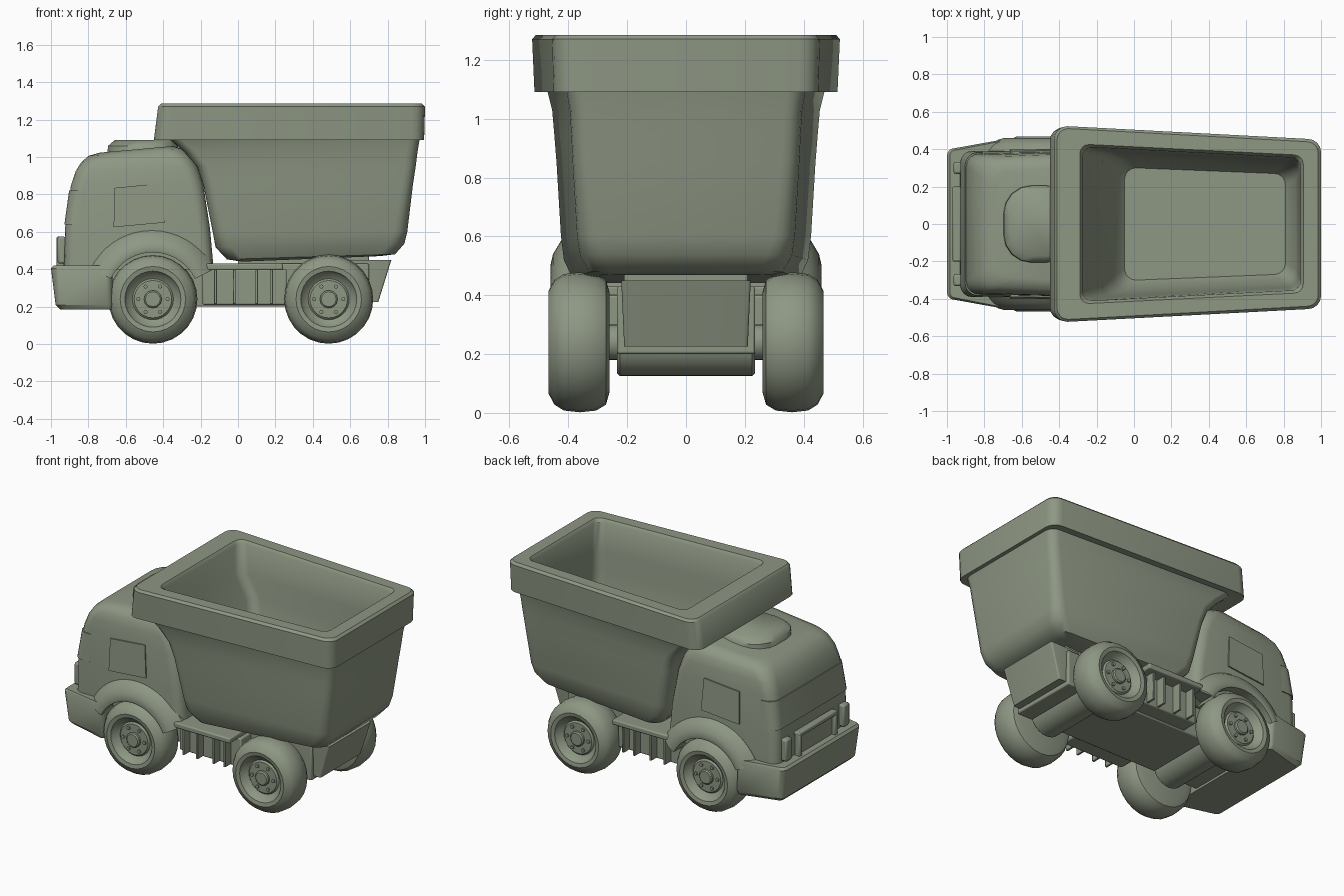
import bpy, bmesh, math
from mathutils import Vector

old = bpy.data.objects.get("Cube")
if old:
    bpy.data.objects.remove(old)

paint = bpy.data.materials.new("sage_green")
paint.use_nodes = True
colour = (0.27, 0.31, 0.23, 1)
paint.diffuse_color = colour
paint.node_tree.nodes["Principled BSDF"].inputs["Base Color"].default_value = colour


def finish(bm, name, bevel=0, angle=35):
    bmesh.ops.remove_doubles(bm, verts=bm.verts, dist=1e-5)
    bmesh.ops.recalc_face_normals(bm, faces=bm.faces)
    mesh = bpy.data.meshes.new(name)
    bm.to_mesh(mesh)
    bm.free()
    ob = bpy.data.objects.new(name, mesh)
    bpy.context.collection.objects.link(ob)
    mesh.materials.append(paint)
    bpy.ops.object.select_all(action='DESELECT')
    ob.select_set(True)
    bpy.context.view_layer.objects.active = ob
    bpy.ops.object.shade_smooth_by_angle(angle=math.radians(angle))
    if bevel:
        mod = ob.modifiers.new("soft_edges", 'BEVEL')
        mod.width, mod.segments = bevel, 2
    return ob


def ring(z, x0, x1, y0, y1, r, tilt=0, steps=4):
    """Rounded trapezoid: half width y0 at x0 and y1 at x1."""
    pts = []
    for cx, cy, start in ((x1 - r, y1 - r, 0), (x0 + r, y0 - r, 90),
                          (x0 + r, r - y0, 180), (x1 - r, r - y1, 270)):
        for i in range(steps + 1):
            a = math.radians(start + 90 * i / steps)
            x = cx + r * math.cos(a)
            pts.append((x, cy + r * math.sin(a), z + tilt * x))
    return pts


def loft(name, rings, bevel=0, angle=35, keep_front=None):
    bm = bmesh.new()
    loops = [[bm.verts.new(p) for p in ring(*spec)] for spec in rings]
    for a, b in zip(loops, loops[1:]):
        for i in range(len(a)):
            j = (i + 1) % len(a)
            bm.faces.new((a[i], a[j], b[j], b[i]))
    bm.faces.new(loops[0])
    bm.faces.new(loops[-1])
    if keep_front is not None:
        bmesh.ops.bisect_plane(bm, geom=bm.verts[:] + bm.edges[:] + bm.faces[:],
                               plane_co=(keep_front, 0, 0), plane_no=(1, 0, 0), clear_outer=True)
    return finish(bm, name, bevel, angle)


def lathe(name, profile, cx, cz, side=1, start=0, sweep=360, steps=28, angle=35):
    """Turn (radius, y) points around a sideways axis."""
    bm = bmesh.new()
    rows = []
    for i in range(steps + 1):
        a = math.radians(start + sweep * i / steps)
        rows.append([bm.verts.new((cx + r * math.cos(a), side * y, cz + r * math.sin(a)))
                     for r, y in profile])
    for a, b in zip(rows, rows[1:]):
        for i in range(len(profile) - 1):
            bm.faces.new((a[i], a[i + 1], b[i + 1], b[i]))
    bmesh.ops.dissolve_degenerate(bm, edges=bm.edges, dist=1e-6)
    return finish(bm, name, 0, angle)


def box(name, x0, x1, y0, y1, z0, z1, bevel=0.008):
    bm = bmesh.new()
    bmesh.ops.create_cube(bm, size=1)
    for v in bm.verts:
        v.co = Vector(((x0 + x1) / 2 + v.co.x * (x1 - x0), (y0 + y1) / 2 + v.co.y * (y1 - y0),
                       (z0 + z1) / 2 + v.co.z * (z1 - z0)))
    return finish(bm, name, bevel)


# Dump bed: outer shell, thick rim and hollow inside in one loft
loft("dump_bed", [
    (0.44, 0.02, 0.76, 0.33, 0.29, 0.08, 0.04),
    (0.455, -0.06, 0.84, 0.385, 0.33, 0.08, 0.03),
    (0.52, -0.12, 0.89, 0.415, 0.36, 0.08, 0.02),
    (0.60, -0.135, 0.905, 0.425, 0.37, 0.07),
    (0.85, -0.185, 0.935, 0.44, 0.385, 0.06),
    (0.95, -0.22, 0.95, 0.448, 0.39, 0.06),
    (1.03, -0.29, 0.96, 0.455, 0.395, 0.06),
    (1.09, -0.36, 0.97, 0.47, 0.405, 0.06),
    (1.09, -0.45, 0.995, 0.515, 0.45, 0.07),
    (1.27, -0.427, 1.0, 0.523, 0.455, 0.07),
    (1.285, -0.412, 0.985, 0.51, 0.44, 0.06),
    (1.285, -0.29, 0.905, 0.425, 0.37, 0.05),
    (1.265, -0.275, 0.89, 0.41, 0.355, 0.05),
    (1.08, -0.26, 0.885, 0.40, 0.345, 0.06),
    (0.95, -0.17, 0.88, 0.385, 0.335, 0.06),
    (0.60, -0.11, 0.865, 0.35, 0.31, 0.07),
    (0.53, -0.05, 0.81, 0.30, 0.27, 0.06)], angle=40)

# Cab with a rounded, rising roof
cab = [
    (0.40, -0.93, -0.13, 0.385, 0.40, 0.06),
    (0.62, -0.925, -0.15, 0.385, 0.40, 0.06),
    (0.85, -0.893, -0.185, 0.375, 0.39, 0.07),
    (0.95, -0.868, -0.215, 0.37, 0.385, 0.08, 0.03),
    (1.02, -0.84, -0.25, 0.36, 0.375, 0.09, 0.06),
    (1.07, -0.80, -0.30, 0.335, 0.35, 0.09, 0.08),
    (1.09, -0.74, -0.35, 0.29, 0.30, 0.09, 0.09)]
loft("cab", cab, angle=50)


def outside(z, grow):
    """Cab outline at a height, grown a little."""
    lo, hi = cab[1], cab[2]
    t = (z - lo[0]) / (hi[0] - lo[0])
    x0, x1, y0, y1, r = [a + (b - a) * t for a, b in zip(lo[1:6], hi[1:6])]
    return (z, x0 - grow, x1 + grow, y0 + grow, y1 + grow, r)


loft("windshield", [outside(0.64, 0.006), outside(0.82, 0.006)], keep_front=-0.81)
loft("roof_fairing", [
    (1.0, -0.70, -0.32, 0.21, 0.21, 0.15),
    (1.06, -0.695, -0.32, 0.205, 0.205, 0.15),
    (1.09, -0.66, -0.33, 0.17, 0.17, 0.13)], angle=45)

# Bumper, widening back to the wheel arches
loft("bumper", [
    (0.185, -0.95, -0.67, 0.37, 0.43, 0.03),
    (0.21, -0.975, -0.67, 0.39, 0.445, 0.03),
    (0.405, -1.0, -0.67, 0.405, 0.45, 0.04),
    (0.42, -0.985, -0.67, 0.395, 0.445, 0.03)])

# Grille guard
for s in (1, -1):
    box("grille_post", -0.97, -0.93, s * 0.185 - 0.015, s * 0.185 + 0.015, 0.41, 0.56)
box("grille_bar", -0.97, -0.925, -0.2, 0.2, 0.545, 0.575)
box("grille_panel", -0.945, -0.92, -0.18, 0.18, 0.42, 0.55, 0)

# Chassis, axle housings and tail block
box("chassis", -0.70, 0.70, -0.235, 0.235, 0.20, 0.43)
loft("tail_block", [
    (0.225, 0.60, 0.75, 0.21, 0.21, 0.01),
    (0.45, 0.60, 0.82, 0.22, 0.22, 0.01)])
box("bed_support", 0.0, 0.70, -0.21, 0.21, 0.42, 0.48)

tyre = [(0, 0.26), (0.17, 0.26), (0.212, 0.272), (0.232, 0.305), (0.238, 0.36),
        (0.232, 0.415), (0.212, 0.447), (0.175, 0.467), (0.15, 0.462), (0.138, 0.44),
        (0.11, 0.422), (0.10, 0.432), (0, 0.432)]
flare = [(0.25, 0.30), (0.37, 0.36), (0.37, 0.39), (0.345, 0.425), (0.30, 0.452),
         (0.265, 0.46), (0.25, 0.455), (0.25, 0.30)]
axle_z = 0.24
for axle_x in (-0.455, 0.485):
    lathe("axle_housing", [(0, -0.235), (0.105, -0.235), (0.115, -0.225), (0.115, 0.225),
                           (0.105, 0.235), (0, 0.235)], axle_x, axle_z)
    lathe("axle", [(0.06, -0.28), (0.06, 0.28)], axle_x, axle_z)
    for s in (1, -1):
        lathe("wheel", tyre, axle_x, axle_z, s)
        lathe("hub_cap", [(0.048, 0.42), (0.048, 0.445), (0.04, 0.452), (0, 0.452)],
              axle_x, axle_z, s, steps=12)
        for k in range(6):
            a = math.radians(60 * k)
            lathe("wheel_bolt", [(0.011, 0.42), (0.011, 0.442), (0, 0.445)],
                  axle_x + 0.078 * math.cos(a), axle_z + 0.078 * math.sin(a), s, steps=8)

for s in (1, -1):
    # Front wheel arches
    lathe("wheel_arch", flare, -0.455, axle_z, s, start=26, sweep=128, steps=18)
    # Headlights
    box("headlight", -0.965, -0.92, s * 0.30 - 0.032, s * 0.30 + 0.032, 0.43, 0.575, 0.012)
    # Side window plates, following the cab side
    bm = bmesh.new()
    corners = ((-0.665, 0.625), (-0.39, 0.65), (-0.405, 0.86), (-0.66, 0.835))
    face = bm.faces.new([bm.verts.new((x, s * (0.404 + 0.02 * (x + 0.4) - 0.045 * (z - 0.62)), z))
                         for x, z in corners])
    out = bmesh.ops.extrude_face_region(bm, geom=[face])
    for v in out["geom"]:
        if isinstance(v, bmesh.types.BMVert):
            v.co.y -= s * 0.009
    finish(bm, "side_window")

    # Running boards with ribbed skirts
    ends = lambda a, b: sorted((s * a, s * b))
    box("running_board", -0.17, 0.24, *ends(0.2, 0.43), 0.395, 0.43)
    box("board_skirt", -0.19, 0.26, *ends(0.2, 0.34), 0.21, 0.40)
    for x in (-0.12, -0.02, 0.10, 0.18):
        box("skirt_rib", x - 0.007, x + 0.007, *ends(0.3, 0.40), 0.215, 0.40, 0.003)
